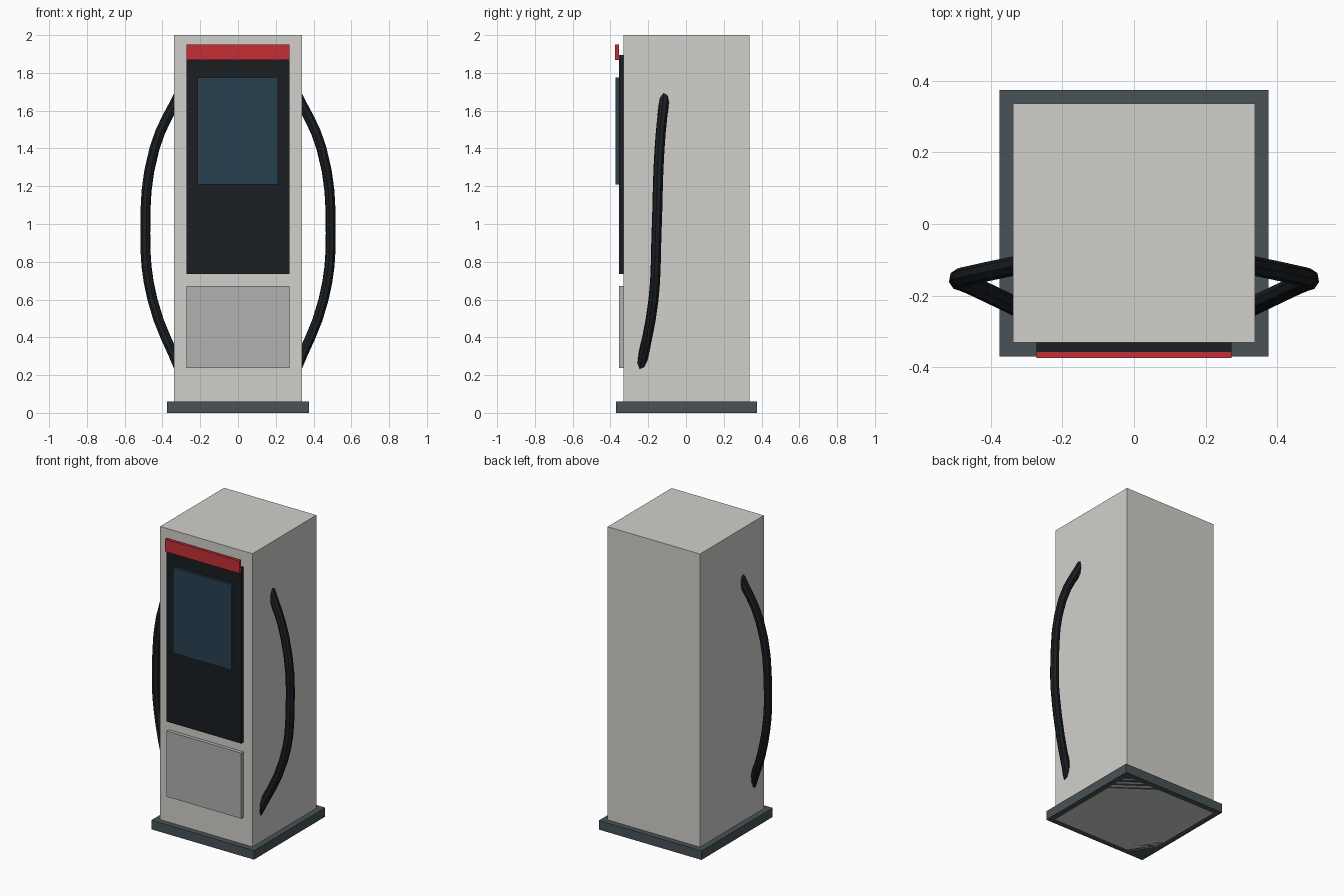
import bpy

if "Cube" in bpy.data.objects:
    bpy.data.objects.remove(bpy.data.objects["Cube"])


def material(name, rgb):
    m = bpy.data.materials.new(name)
    m.diffuse_color = (*rgb, 1)
    m.use_nodes = True
    m.node_tree.nodes["Principled BSDF"].inputs["Base Color"].default_value = m.diffuse_color
    return m


cream = material("warm_white", (0.64, 0.63, 0.60))
slate = material("slate", (0.065, 0.085, 0.093))
black = material("black", (0.010, 0.013, 0.016))
red = material("red", (0.56, 0.028, 0.035))
glass = material("screen_blue", (0.022, 0.051, 0.08))
grey = material("panel_grey", (0.44, 0.44, 0.44))


def box(name, x, y, z, mat):
    """Box from (min, max) ranges along each axis."""
    bpy.ops.mesh.primitive_cube_add(size=1)
    ob = bpy.context.object
    ob.name = name
    ob.location = [(a + b) / 2 for a, b in (x, y, z)]
    ob.scale = [b - a for a, b in (x, y, z)]
    bpy.ops.object.transform_apply(location=True, rotation=False, scale=True)
    ob.data.materials.append(mat)
    return ob


# Cabinet and plinth
box("base", (-0.376, 0.376), (-0.37, 0.375), (0, 0.06), slate)
box("cabinet", (-0.338, 0.338), (-0.332, 0.337), (0, 2), cream)

# Front panels
box("fascia", (-0.273, 0.273), (-0.356, -0.332), (0.735, 1.895), black)
box("header_strip", (-0.273, 0.273), (-0.375, -0.356), (1.868, 1.95), red)
box("screen", (-0.215, 0.213), (-0.372, -0.354), (1.21, 1.775), glass)
box("lower_panel", (-0.273, 0.273), (-0.356, -0.332), (0.238, 0.672), grey)

# Bowed hose, ends buried in the cabinet, mirrored to the other side
path = [(0.30, -0.110, 1.71), (0.442, -0.140, 1.40), (0.491, -0.156, 0.95),
        (0.453, -0.172, 0.60), (0.30, -0.245, 0.21)]
curve = bpy.data.curves.new("hose_path", 'CURVE')
curve.dimensions = '3D'
curve.bevel_depth = 0.027
curve.bevel_resolution = 2
curve.resolution_u = 4
curve.use_fill_caps = True
spline = curve.splines.new('BEZIER')
spline.bezier_points.add(len(path) - 1)
for p, co in zip(spline.bezier_points, path):
    p.co = co
    p.handle_left_type = p.handle_right_type = 'AUTO'
hose = bpy.data.objects.new("hoses", curve)
bpy.context.collection.objects.link(hose)
bpy.ops.object.select_all(action='DESELECT')
hose.select_set(True)
bpy.context.view_layer.objects.active = hose
bpy.ops.object.convert(target='MESH')
hose = bpy.context.object
hose.data.materials.clear()
hose.data.materials.append(black)
bpy.ops.object.shade_smooth_by_angle()
hose.modifiers.new("mirror", 'MIRROR').use_mirror_merge = False
